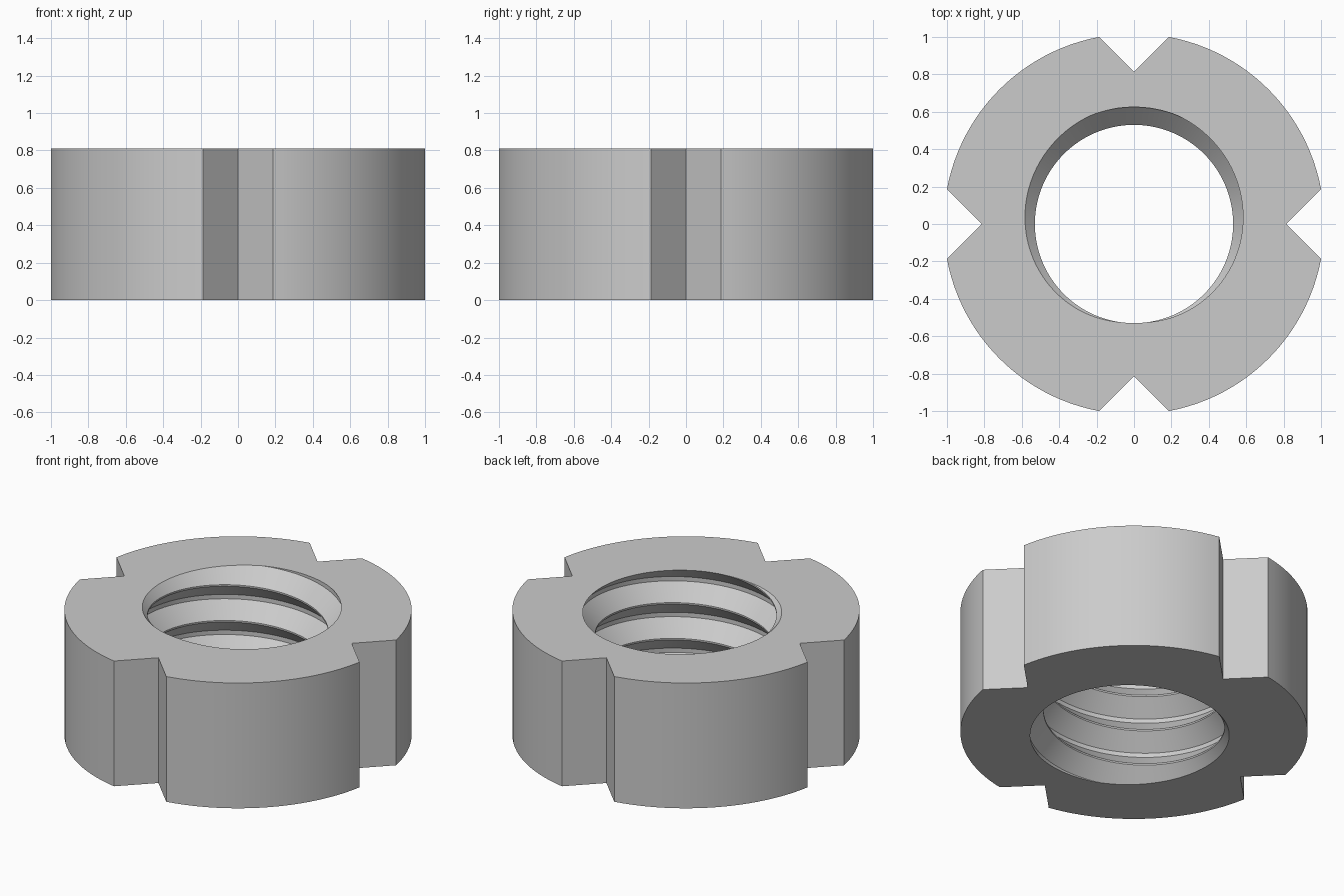
import bpy, bmesh
from math import pi, atan2, hypot, cos, sin, degrees, radians

cube = bpy.data.objects.get("Cube")
if cube:
    bpy.data.objects.remove(cube, do_unlink=True)

HEIGHT = 0.81
NOTCH_HALF, NOTCH_ROOT = 0.187, 0.813
OUTER = hypot(1.0, NOTCH_HALF)
MINOR, MAJOR = 0.53, 0.625
PITCH = HEIGHT / 3.5
ROOT_FLAT, CREST_FLAT = 0.028, 0.01
FLANK = (PITCH - ROOT_FLAT - CREST_FLAT) / 2

# One pitch of the thread, measured upward from the middle of a groove
PROFILE = [
    (ROOT_FLAT / 2, MAJOR),
    (ROOT_FLAT / 2 + FLANK, MINOR),
    (ROOT_FLAT / 2 + FLANK + CREST_FLAT, MINOR),
    (PITCH - ROOT_FLAT / 2, MAJOR),
]


def groove_height(angle):
    """Height of the groove centre at an angle; right-hand helix."""
    return HEIGHT + PITCH * (angle - pi / 2) / (2 * pi)


def bore_radius(angle, z):
    d = (z - groove_height(angle)) % PITCH
    d = min(d, PITCH - d)
    t = min(max((d - ROOT_FLAT / 2) / FLANK, 0), 1)
    return MAJOR + (MINOR - MAJOR) * t


def outer_radius(angle):
    """Round rim with a right-angled notch on each axis."""
    a = abs((angle + pi / 4) % (pi / 2) - pi / 4)
    return min(OUTER, NOTCH_ROOT / (cos(a) - sin(a))) if a < pi / 5 else OUTER


def spread(start, end, count):
    return [start + (end - start) * i / count for i in range(count)]


# Column angles, with exact notch corners
corner = atan2(NOTCH_HALF, 1.0)
quarter = (spread(0, corner, 4) + spread(corner, pi / 2 - corner, 24)
           + spread(pi / 2 - corner, pi / 2, 4))
angles = [q * pi / 2 + a for q in range(4) for a in quarter] + [2 * pi]

# Each column is a closed section: threaded bore upward, then the rim downward
bm = bmesh.new()
columns = []
for a in angles:
    section = [(bore_radius(a, 0), 0)]
    for turn in range(-6, 3):
        for offset, _ in PROFILE:
            z = groove_height(a) + turn * PITCH + offset
            z = min(max(z, 0), HEIGHT)
            section.append((bore_radius(a, z), z))
    section.append((bore_radius(a, HEIGHT), HEIGHT))
    section += [(outer_radius(a), HEIGHT), (outer_radius(a), 0)]
    columns.append([bm.verts.new((r * cos(a), r * sin(a), z)) for r, z in section])

for left, right in zip(columns, columns[1:]):
    for i in range(len(left)):
        j = (i + 1) % len(left)
        bm.faces.new((left[i], left[j], right[j], right[i]))

bmesh.ops.remove_doubles(bm, verts=bm.verts, dist=1e-5)
bmesh.ops.recalc_face_normals(bm, faces=bm.faces)

mesh = bpy.data.meshes.new("slotted_nut")
bm.to_mesh(mesh)
bm.free()
nut = bpy.data.objects.new("slotted_nut", mesh)
bpy.context.collection.objects.link(nut)

# Plain grey metal
steel = bpy.data.materials.new("grey_steel")
steel.use_nodes = True
colour = (0.6, 0.6, 0.6, 1)
steel.diffuse_color = colour
steel.node_tree.nodes["Principled BSDF"].inputs["Base Color"].default_value = colour
mesh.materials.append(steel)

bpy.ops.object.select_all(action='DESELECT')
nut.select_set(True)
bpy.context.view_layer.objects.active = nut
bpy.ops.object.shade_smooth_by_angle(angle=radians(20))
